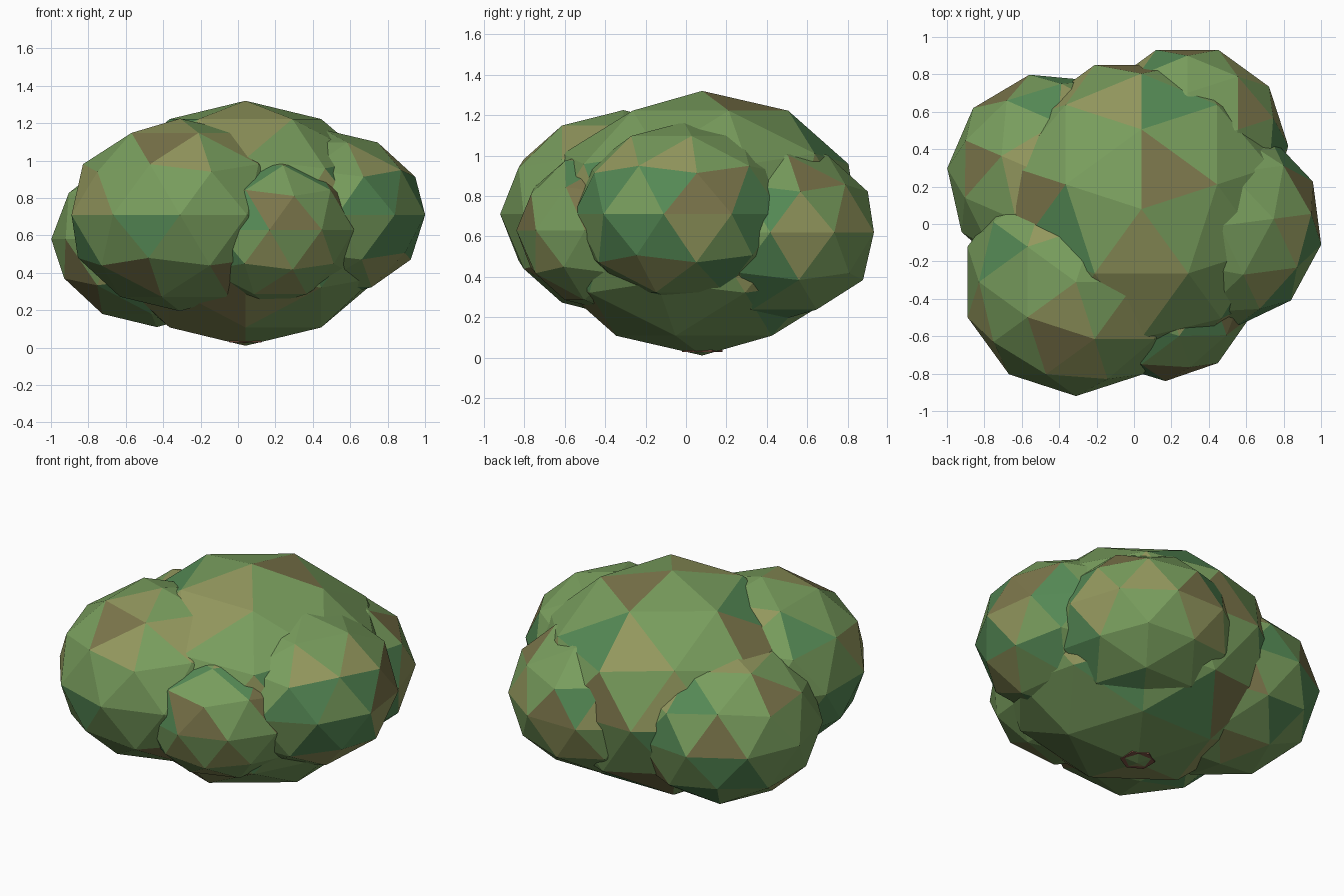
import bpy, bmesh, math, random
from mathutils import Matrix

if "Cube" in bpy.data.objects:
    bpy.data.objects.remove(bpy.data.objects["Cube"])

random.seed(7)


def make_material(name, rgb):
    m = bpy.data.materials.new(name)
    m.diffuse_color = (*rgb, 1.0)
    m.use_nodes = True
    m.node_tree.nodes["Principled BSDF"].inputs["Base Color"].default_value = m.diffuse_color
    return m


# Leaf tones, picked per face
LEAF = [
    make_material("leaf_green", (0.19, 0.34, 0.11)),
    make_material("leaf_olive", (0.29, 0.31, 0.11)),
    make_material("leaf_deep_green", (0.09, 0.25, 0.09)),
    make_material("leaf_brown", (0.20, 0.18, 0.07)),
]
WEIGHTS = [0.56, 0.18, 0.15, 0.11]
BARK = make_material("bark", (0.22, 0.09, 0.06))


def finish(bm, name, materials):
    mesh = bpy.data.meshes.new(name)
    bm.to_mesh(mesh)
    bm.free()
    for m in materials:
        mesh.materials.append(m)
    obj = bpy.data.objects.new(name, mesh)
    bpy.context.collection.objects.link(obj)
    return obj


def leaf_clump(name, centre, radius, height, turn):
    """Flattened low-poly ball with a random leaf tone on each face."""
    bm = bmesh.new()
    bmesh.ops.create_icosphere(bm, subdivisions=2, radius=1.0)
    for v in bm.verts:
        v.co.normalize()
    bm.transform(Matrix.Translation(centre)
                 @ Matrix.Rotation(math.radians(turn), 4, "Z")
                 @ Matrix.Diagonal((radius, radius, height, 1)))
    for f in bm.faces:
        f.material_index = random.choices(range(4), WEIGHTS)[0]
        f.smooth = False
    return finish(bm, name, LEAF)


# Foliage: one large core ringed by five smaller clumps
leaf_clump("core_foliage", (0.04, 0.08, 0.665), 0.81, 0.655, 18)
leaf_clump("front_left_clump", (-0.31, -0.31, 0.71), 0.61, 0.515, 0)
leaf_clump("right_clump", (0.46, -0.01, 0.71), 0.55, 0.455, 7.5)
leaf_clump("front_right_clump", (0.16, -0.36, 0.63), 0.48, 0.405, 1)
leaf_clump("back_left_clump", (-0.435, 0.246, 0.58), 0.566, 0.47, 12.7)
leaf_clump("back_clump", (0.285, 0.417, 0.62), 0.54, 0.45, 18)

# Short stem, only its corners show under the core
bm = bmesh.new()
bmesh.ops.create_cone(bm, cap_ends=True, segments=6, radius1=0.1, radius2=0.08, depth=0.3,
                      matrix=Matrix.Translation((0.04, 0.08, 0.178)))
finish(bm, "stem", [BARK])
